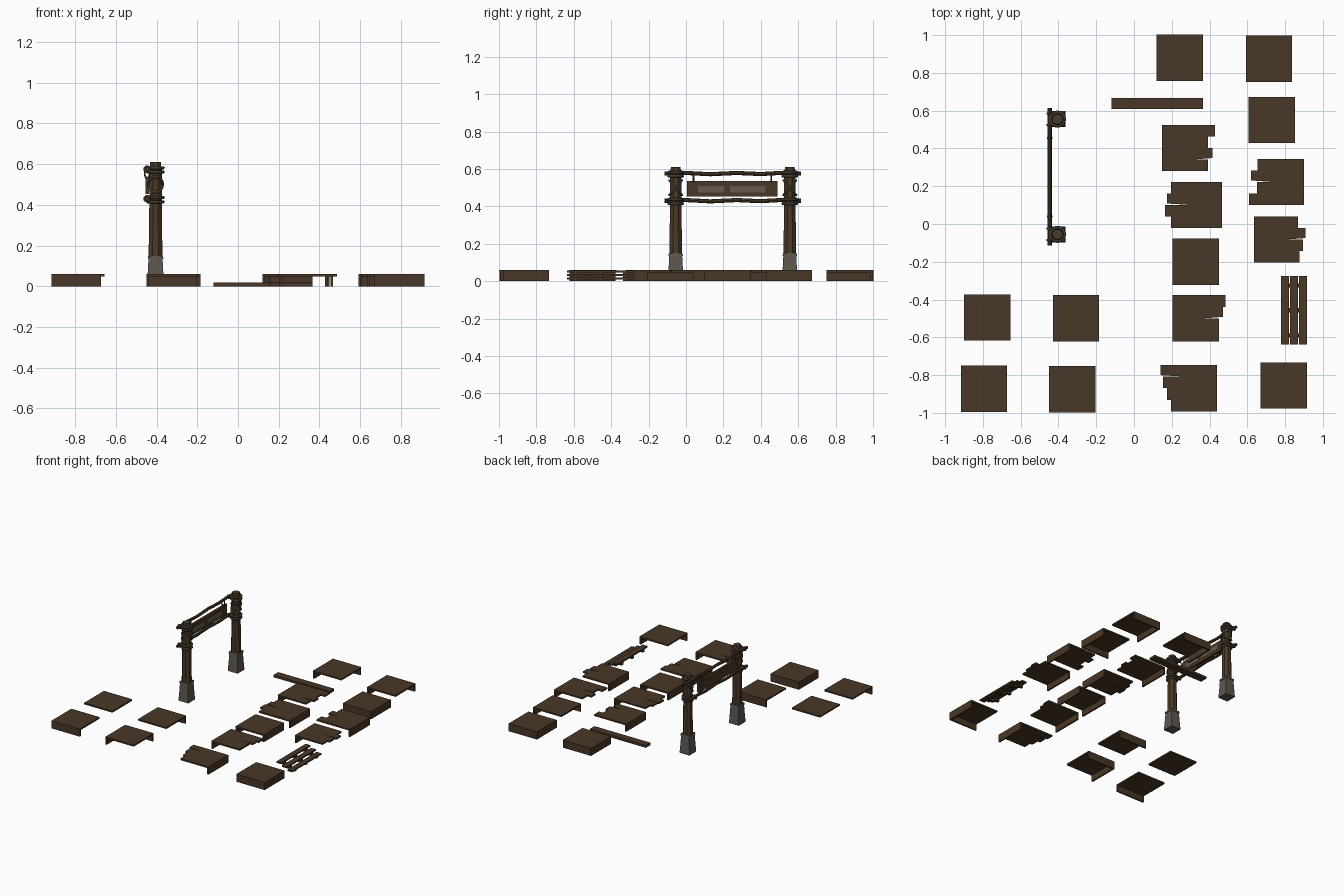
import bpy, bmesh, math
from mathutils import Matrix, Vector

if "Cube" in bpy.data.objects:
    bpy.data.objects.remove(bpy.data.objects["Cube"])


def material(name, rgb):
    m = bpy.data.materials.new(name)
    m.diffuse_color = (*rgb, 1)
    m.use_nodes = True
    m.node_tree.nodes["Principled BSDF"].inputs["Base Color"].default_value = m.diffuse_color
    return m


WOOD = material("brown_plank", (0.066, 0.038, 0.019))
POST = material("post_wood", (0.072, 0.043, 0.021))
STONE = material("grey_stone", (0.11, 0.095, 0.08))
ROPE = material("dark_rope", (0.052, 0.040, 0.027))
PAINT = material("worn_paint", (0.13, 0.105, 0.08))


def finish(bm, name, mat, smooth=False):
    bmesh.ops.recalc_face_normals(bm, faces=bm.faces)
    me = bpy.data.meshes.new(name)
    bm.to_mesh(me)
    bm.free()
    me.materials.append(mat)
    for p in me.polygons:
        p.use_smooth = smooth
    ob = bpy.data.objects.new(name, me)
    bpy.context.collection.objects.link(ob)
    return ob


def prism(bm, pts, z0, z1):
    lo = [bm.verts.new((x, y, z0)) for x, y in pts]
    hi = [bm.verts.new((x, y, z1)) for x, y in pts]
    n = len(pts)
    bm.faces.new(lo[::-1])
    bm.faces.new(hi)
    for i in range(n):
        j = (i + 1) % n
        bm.faces.new((lo[i], lo[j], hi[j], hi[i]))


def box(bm, x0, x1, y0, y1, z0, z1):
    prism(bm, [(x0, y0), (x1, y0), (x1, y1), (x0, y1)], z0, z1)


def rings(bm, cx, cy, levels, sides, turn):
    """Stack of polygon rings (z, radius), capped at both ends."""
    loops = []
    for z, r in levels:
        loops.append([bm.verts.new((cx + r * math.cos(turn + 2 * math.pi * i / sides),
                                    cy + r * math.sin(turn + 2 * math.pi * i / sides), z))
                      for i in range(sides)])
    for a, b in zip(loops, loops[1:]):
        for i in range(sides):
            j = (i + 1) % sides
            bm.faces.new((a[i], a[j], b[j], b[i]))
    bm.faces.new(loops[0][::-1])
    bm.faces.new(loops[-1])


def torus(bm, mat4, R, r, n=16, m=6):
    v = [[bm.verts.new(mat4 @ Vector(((R + r * math.cos(2 * math.pi * j / m)) * math.cos(2 * math.pi * i / n),
                                      (R + r * math.cos(2 * math.pi * j / m)) * math.sin(2 * math.pi * i / n),
                                      r * math.sin(2 * math.pi * j / m))))
          for j in range(m)] for i in range(n)]
    for i in range(n):
        for j in range(m):
            k, l = (i + 1) % n, (j + 1) % m
            bm.faces.new((v[i][j], v[k][j], v[k][l], v[i][l]))


S, TOP, LOW, T = 0.245, 0.06, 0.048, 0.012   # tile size, plate heights, skirt thickness


def skirts(bm, x, y, sides):
    if "W" in sides:
        box(bm, x, x + T, y, y + S, 0, LOW)
    if "E" in sides:
        box(bm, x + S - T, x + S, y, y + S, 0, LOW)
    if "S" in sides:
        box(bm, x, x + S, y, y + T, 0, LOW)
    if "N" in sides:
        box(bm, x, x + S, y + S - T, y + S, 0, LOW)


# whole deck tiles: lower-left corner and skirted sides
for x, y, sides in [(0.12, 0.757, "NW"), (0.592, 0.752, "NW"), (0.607, 0.428, "SE"),
                    (0.205, -0.322, "EW"), (0.67, -0.977, "SE"), (-0.90, -0.617, ""),
                    (-0.43, -0.622, "N"), (-0.917, -0.995, "S"), (-0.45, -0.997, "NW")]:
    bm = bmesh.new()
    box(bm, x, x + S, y, y + S, LOW, TOP)
    skirts(bm, x, y, sides)
    finish(bm, "deck_tile", WOOD)

# broken deck tiles: corner, broken direction, board overhangs (back to front), split board
for x, y, d, over, split in [(0.148, 0.28, 1, (0.035, 0.0, 0.022, 0.0), 2),
                             (0.655, 0.10, -1, (0.0, 0.035, 0.005, 0.045), 1),
                             (0.222, -0.022, -1, (0.027, 0.047, 0.057, 0.027), 1),
                             (0.635, -0.205, 1, (-0.012, 0.027, 0.015, -0.005), 1),
                             (0.205, -0.622, 1, (0.035, 0.022, 0.0, 0.0), 1),
                             (0.195, -0.992, -1, (0.055, 0.042, 0.02, 0.0), 0)]:
    bm = bmesh.new()
    tip = x + S if d > 0 else x
    back = x if d > 0 else x + S
    root = tip - d * 0.08
    box(bm, min(back, root), max(back, root), y, y + S, LOW, TOP)
    h = S / 4
    for i, o in enumerate(over):
        y1 = y + S - i * h
        y0 = y1 - h
        cut = 0.008 if i == split else 0
        end = tip + d * o
        prism(bm, [(root, y0), (end, y0 + cut), (end, y1), (root, y1)], LOW, TOP)
    skirts(bm, x, y, "W" if d > 0 else "E")
    finish(bm, "broken_deck_tile", WOOD)

# loose plank
bm = bmesh.new()
box(bm, -0.12, 0.365, 0.61, 0.668, 0, 0.018)
finish(bm, "loose_plank", WOOD)

# steps: three treads going down, on three stepped bearers
bm = bmesh.new()
for i in range(3):
    x, z = 0.778 + i * 0.0475, 0.058 - i * 0.019
    box(bm, x, x + 0.042, -0.637, -0.275, z - 0.011, z)
    for yc in (-0.325, -0.457, -0.59):
        box(bm, x, x + 0.0475 - 0.007 * (i == 2), yc - 0.011, yc + 0.011, max(0, z - 0.03), z - 0.011)
finish(bm, "deck_steps", WOOD)

# gate posts with stone feet and rope lashings
PX = -0.405
Q = math.pi / 4
for py in (-0.055, 0.555):
    bm = bmesh.new()
    rings(bm, PX, py, [(0.0, 0.06), (0.08, 0.053), (0.135, 0.049), (0.135, 0.054), (0.15, 0.052)], 4, Q)
    finish(bm, "stone_foot", STONE)
    bm = bmesh.new()
    rings(bm, PX, py, [(0.14, 0.037), (0.41, 0.033), (0.57, 0.034), (0.585, 0.034),
                       (0.59, 0.03), (0.61, 0.028)], 8, Q / 2)
    finish(bm, "gate_post", POST)
    bm = bmesh.new()
    for z in (0.415, 0.437, 0.562, 0.582):
        torus(bm, Matrix.Translation((PX, py, z)), 0.037, 0.0085)
    for a in (-1, 1):
        m = (Matrix.Translation((PX, py, 0.5)) @ Matrix.Rotation(a * 0.85, 4, 'X')
             @ Matrix.Diagonal((1, 1.4, 1, 1)))
        torus(bm, m, 0.036, 0.006)
    for z in (0.43, 0.575):   # lashing around each rail
        for s in (-1, 1):
            m = Matrix.Translation((-0.446, py + s * 0.03, z)) @ Matrix.Rotation(math.pi / 2, 4, 'X')
            torus(bm, m, 0.013, 0.006, 12)
    finish(bm, "rope_lashing", ROPE, True)

# two slightly crooked rails
RX = -0.446
for z in (0.43, 0.575):
    bm = bmesh.new()
    path = [(-0.115, 0.0), (0.0, 0.004), (0.13, -0.003), (0.27, 0.004), (0.4, -0.002), (0.5, 0.004), (0.615, 0.0)]
    loops = [[bm.verts.new((RX + 0.011 * math.cos(k * Q), y, z + dz + 0.011 * math.sin(k * Q)))
              for k in range(8)] for y, dz in path]
    for a, b in zip(loops, loops[1:]):
        for k in range(8):
            bm.faces.new((a[k], a[(k + 1) % 8], b[(k + 1) % 8], b[k]))
    bm.faces.new(loops[0])
    bm.faces.new(loops[-1][::-1])
    finish(bm, "gate_rail", POST)

# hanging board, worn paint patches and hangers
bm = bmesh.new()
box(bm, RX - 0.009, RX + 0.009, 0.005, 0.49, 0.453, 0.535)
finish(bm, "hanging_board", WOOD)
bm = bmesh.new()
for y0, y1 in ((0.065, 0.205), (0.235, 0.425)):
    box(bm, RX + 0.008, RX + 0.011, y0, y1, 0.475, 0.51)
finish(bm, "worn_patch", PAINT)
bm = bmesh.new()
for y in (0.04, 0.455):
    torus(bm, Matrix.Translation((RX, y, 0.553)) @ Matrix.Rotation(math.pi / 2, 4, 'X')
          @ Matrix.Diagonal((0.8, 1.6, 1, 1)), 0.015, 0.005, 12)
finish(bm, "board_hanger", ROPE, True)
